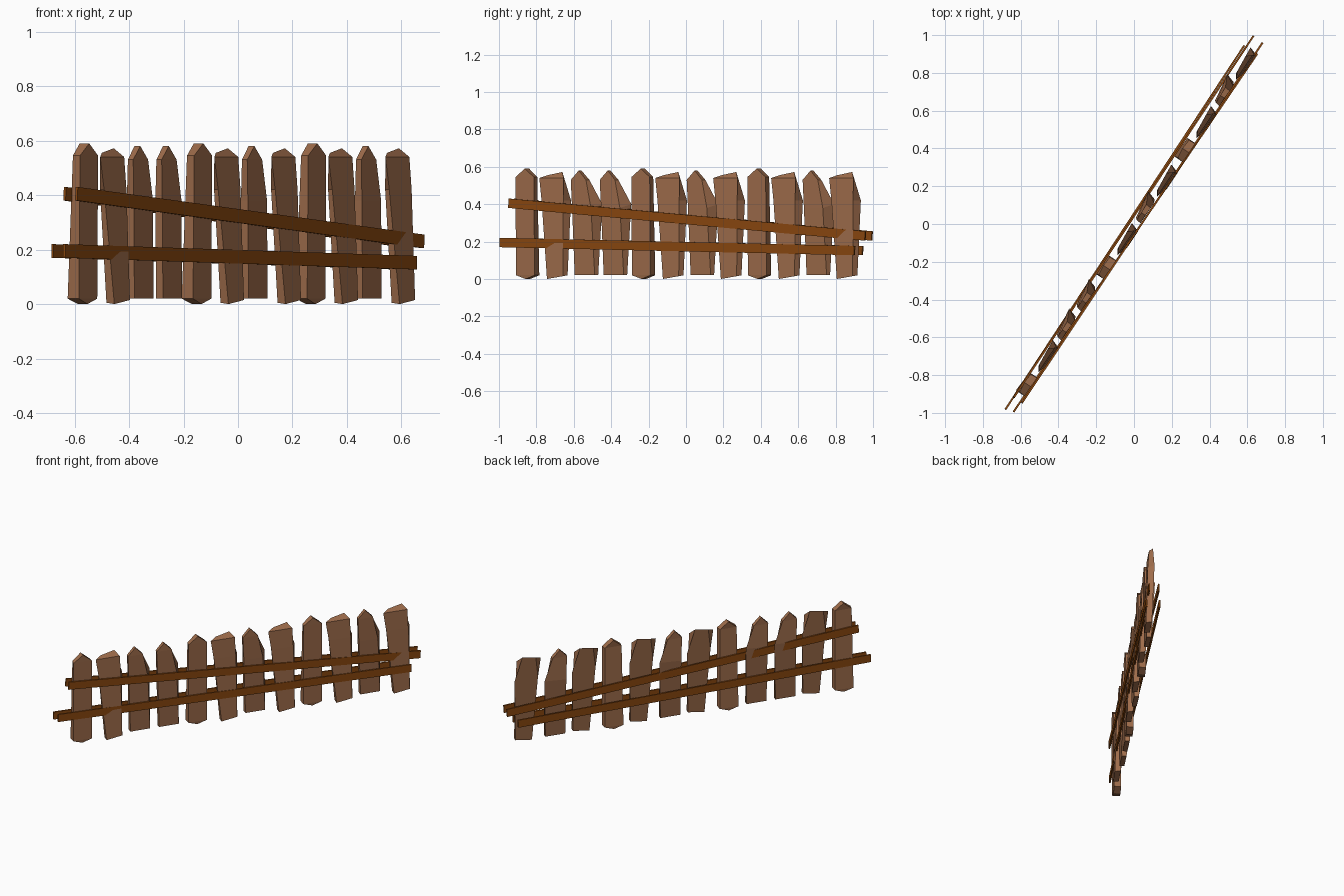
import bpy, bmesh, math
from mathutils import Vector, Matrix

if "Cube" in bpy.data.objects:
    bpy.data.objects.remove(bpy.data.objects["Cube"])

ANGLE = math.atan2(0.829, 0.56)   # the fence runs diagonally
STEP, START = 0.187, -1.02


def material(name, rgb):
    m = bpy.data.materials.new(name)
    m.diffuse_color = (*rgb, 1)
    m.use_nodes = True
    m.node_tree.nodes["Principled BSDF"].inputs["Base Color"].default_value = m.diffuse_color
    return m


picket_wood = material("picket_wood", (0.34, 0.15, 0.07))
rail_wood = material("rail_wood", (0.26, 0.066, 0.005))


def board_mesh(name, rings, ridge=None, keel=None):
    """Loft 4-corner rings (front left, front right, back right, back left).
    Corners are (along, towards front, up). ridge and keel: front and back points."""
    bm = bmesh.new()
    rows = [[bm.verts.new((u, -v, z)) for u, v, z in r] for r in rings]
    for a, b in zip(rows, rows[1:]):
        for i in range(4):
            j = (i + 1) % 4
            bm.faces.new((a[i], a[j], b[j], b[i]))
    for row, peak in ((rows[0], keel), (rows[-1], ridge)):
        if peak is None:
            bm.faces.new(row)
            continue
        f, b = [bm.verts.new((u, -v, z)) for u, v, z in peak]
        fl, fr, br, bl = row
        for face in ((fl, fr, f), (br, bl, b), (fr, br, b, f), (bl, fl, f, b)):
            bm.faces.new(face)
    bmesh.ops.recalc_face_normals(bm, faces=bm.faces)
    me = bpy.data.meshes.new(name)
    bm.to_mesh(me)
    bm.free()
    me.materials.append(picket_wood)
    return me


# Three picket shapes
straight = board_mesh("straight_picket", [
    [(-.06, .025, .02), (.06, .025, .02), (.06, -.02, .02), (-.06, -.025, .02)],
    [(-.06, .03, .545), (.058, .03, .545), (.055, -.008, .545), (-.055, -.005, .545)]],
    ridge=[(0, .03, .59), (0, -.012, .59)], keel=[(0, .022, 0), (0, -.02, 0)])

leaning = board_mesh("leaning_picket", [
    [(-.037, .04, 0), (.065, .04, .015), (.071, .003, .02), (-.037, .005, .005)],
    [(-.082, .025, .42), (.06, .028, .42), (.083, -.012, .42), (-.075, .002, .42)],
    [(-.1, .02, .54), (.057, .02, .54), (.03, -.008, .572), (-.06, 0, .555)]])

kneed = board_mesh("kneed_picket", [
    [(-.06, .018, .02), (.068, .016, .02), (.07, -.014, .02), (-.06, -.012, .02)],
    [(-.073, .024, .38), (.05, .026, .38), (.083, -.034, .4), (-.068, -.01, .38)],
    [(-.08, .026, .53), (.018, .026, .53), (.02, -.004, .53), (-.076, 0, .53)]],
    ridge=[(-.03, .024, .58), (-.03, -.002, .58)])

turn = Matrix.Rotation(ANGLE, 4, 'Z')
shapes = {"S": straight, "L": leaning, "K": kneed}
for i, key in enumerate("SLKKSLKLSLKL"):
    ob = bpy.data.objects.new(f"picket_{i + 1}", shapes[key])
    bpy.context.collection.objects.link(ob)
    ob.matrix_world = turn @ Matrix.Translation((START + i * STEP, 0, 0))


# Sloping rails on both sides
def rail(name, a, b, height=0.05, thick=0.01):
    a, b = Vector(a), Vector(b)
    d = b - a
    side = Vector((d.y, -d.x, 0)).normalized() * thick / 2
    up = side.cross(d).normalized() * height / 2
    if up.z < 0:
        up = -up
    bm = bmesh.new()
    ends = [[bm.verts.new(p + s * side + t * up)
             for s, t in ((-1, -1), (1, -1), (1, 1), (-1, 1))] for p in (a, b)]
    for e in ends:
        bm.faces.new(e)
    for i in range(4):
        j = (i + 1) % 4
        bm.faces.new((ends[0][i], ends[0][j], ends[1][j], ends[1][i]))
    bmesh.ops.recalc_face_normals(bm, faces=bm.faces)
    me = bpy.data.meshes.new(name)
    bm.to_mesh(me)
    bm.free()
    me.materials.append(rail_wood)
    bpy.context.collection.objects.link(bpy.data.objects.new(name, me))


rail("front_upper_rail", (-.593, -.947, .405), (.68, .959, .23))
rail("front_lower_rail", (-.638, -.995, .195), (.653, .902, .152))
rail("back_upper_rail", (-.636, -.918, .405), (.632, .995, .23))
rail("back_lower_rail", (-.681, -.982, .195), (.584, .945, .152))
